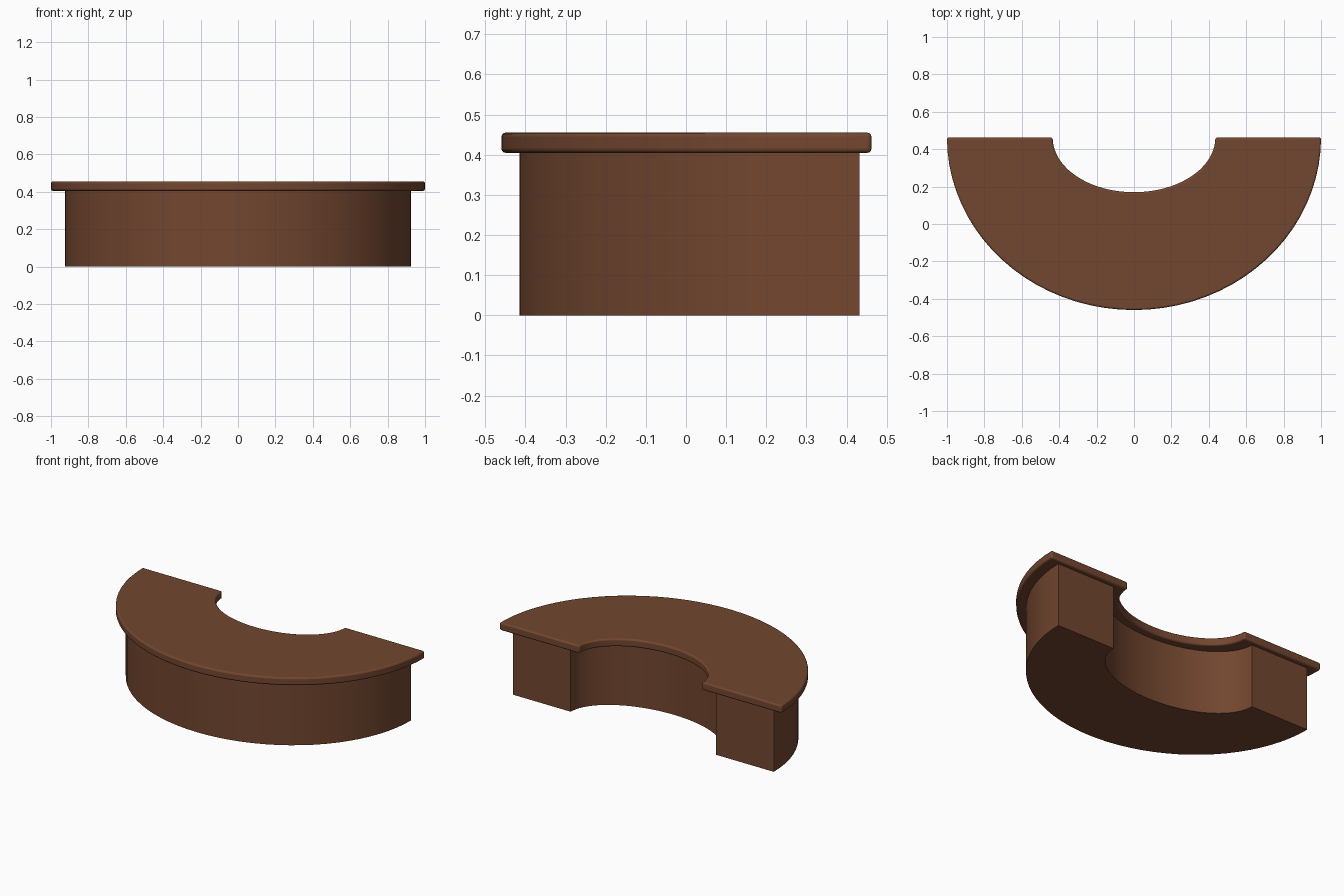
import bpy, bmesh, math

if "Cube" in bpy.data.objects:
    bpy.data.objects.remove(bpy.data.objects["Cube"])

wood = bpy.data.materials.new("brown_wood")
wood.diffuse_color = (0.17, 0.062, 0.029, 1)
wood.use_nodes = True
wood.node_tree.nodes["Principled BSDF"].inputs["Base Color"].default_value = wood.diffuse_color


def half_ring(name, back_y, outer, inner, z0, z1, bevel, segs=40):
    """Half elliptical ring opening to +y, outer / inner = (x radius, y radius)."""
    bm = bmesh.new()
    rows = []
    for i in range(segs + 1):
        a = math.pi + math.pi * i / segs
        c, s = math.cos(a), math.sin(a)
        rows.append([bm.verts.new((r[0] * c, back_y + r[1] * s, z))
                     for r, z in ((outer, z0), (outer, z1), (inner, z1), (inner, z0))])
    for p, q in zip(rows, rows[1:]):
        for k in range(4):
            n = (k + 1) % 4
            bm.faces.new((p[k], q[k], q[n], p[n]))
    bm.faces.new(rows[0])
    bm.faces.new(rows[-1][::-1])
    bmesh.ops.recalc_face_normals(bm, faces=bm.faces)
    me = bpy.data.meshes.new(name)
    bm.to_mesh(me)
    bm.free()
    me.materials.append(wood)
    ob = bpy.data.objects.new(name, me)
    bpy.context.collection.objects.link(ob)
    bpy.context.view_layer.objects.active = ob
    ob.select_set(True)
    if bevel:
        mod = ob.modifiers.new("rounded_edges", 'BEVEL')
        mod.width = bevel
        mod.segments = 3
        mod.limit_method = 'ANGLE'
        mod.angle_limit = math.radians(40)
    bpy.ops.object.shade_smooth_by_angle(angle=math.radians(40))
    ob.select_set(False)
    return ob


# Curved base and overhanging top slab
half_ring("counter_base", 0.432, (0.925, 0.847), (0.515, 0.31), 0.0, 0.41, 0)
half_ring("counter_top", 0.462, (1.0, 0.922), (0.435, 0.292), 0.405, 0.455, 0.01)
